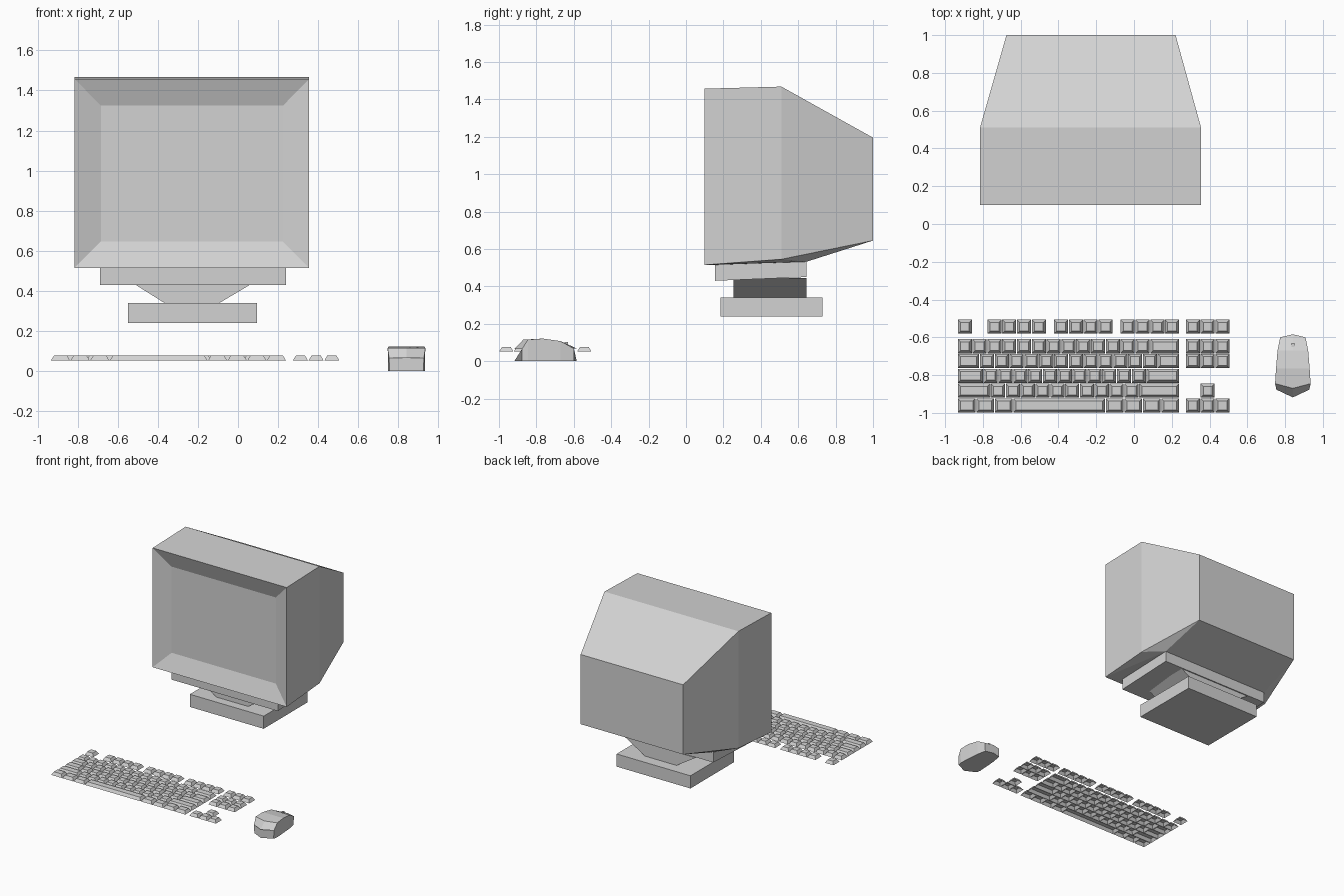
import bpy, bmesh

old = bpy.data.objects.get("Cube")
if old:
    bpy.data.objects.remove(old, do_unlink=True)

plastic = bpy.data.materials.new("light_grey_plastic")
plastic.use_nodes = True
GREY = (0.65, 0.65, 0.65, 1)
plastic.diffuse_color = GREY
plastic.node_tree.nodes["Principled BSDF"].inputs["Base Color"].default_value = GREY


def finish(name, bm):
    bmesh.ops.recalc_face_normals(bm, faces=bm.faces)
    mesh = bpy.data.meshes.new(name)
    bm.to_mesh(mesh)
    bm.free()
    mesh.materials.append(plastic)
    obj = bpy.data.objects.new(name, mesh)
    bpy.context.collection.objects.link(obj)
    return obj


def add_loft(bm, rings, cap_start=True):
    """Join matching rings of points with quads and cap the ends."""
    loops = [[bm.verts.new(p) for p in ring] for ring in rings]
    n = len(loops[0])
    for a, b in zip(loops, loops[1:]):
        for i in range(n):
            j = (i + 1) % n
            bm.faces.new((a[i], a[j], b[j], b[i]))
    if cap_start:
        bm.faces.new(loops[0])
    bm.faces.new(loops[-1])


def loft(name, rings):
    bm = bmesh.new()
    add_loft(bm, rings)
    return finish(name, bm)


def upright(y, x0, x1, z0, z1):
    return [(x0, y, z0), (x1, y, z0), (x1, y, z1), (x0, y, z1)]


def level(z, x0, x1, y0, y1):
    return [(x0, y0, z), (x1, y0, z), (x1, y1, z), (x0, y1, z)]


# Monitor shell: recessed screen, front rim, widest section, tapered back
screen = upright(0.15, -0.685, 0.225, 0.645, 1.325)
rim = upright(0.10, -0.815, 0.355, 0.515, 1.457)
middle = upright(0.51, -0.815, 0.355, 0.545, 1.468)
back = upright(1.0, -0.675, 0.22, 0.645, 1.195)
loft("monitor_shell", [screen, rim, middle, back])

# Shallow belly under the shell, running down to the mount
bm = bmesh.new()
mount_top = [(x, y, z) for x in (-0.69, 0.24) for y, z in ((0.155, 0.515), (0.645, 0.532))]
for p in rim[:2] + middle[:2] + back[:2] + mount_top:
    bm.verts.new(p)
bmesh.ops.convex_hull(bm, input=bm.verts)
finish("monitor_underside", bm)

# Stand: mounting block, flared neck, base
loft("stand_mount", [upright(0.155, -0.69, 0.24, 0.43, 0.517),
                     upright(0.645, -0.69, 0.24, 0.45, 0.533)])
loft("stand_neck", [level(0.335, -0.36, -0.10, 0.255, 0.643),
                    level(0.445, -0.535, 0.085, 0.255, 0.643)])
loft("stand_base", [level(0.24, -0.55, 0.095, 0.185, 0.73),
                    level(0.34, -0.55, 0.095, 0.185, 0.73)])

# Keyboard: hollow tapered caps laid out in key units
UNIT = 0.0784
LEFT = -0.935


def add_row(bm, y, start, widths):
    x = LEFT + start * UNIT
    for w in widths:
        x0, x1 = x + 0.002, x + w * UNIT - 0.002
        y0, y1 = y + 0.002, y + UNIT - 0.002
        t = 0.014
        top = level(0.076, x0 + t, x1 - t, y0 + t, y1 - t)
        add_loft(bm, [level(0.053, x0, x1, y0, y1), top], cap_start=False)
        x += w * UNIT


main_rows = [
    [1.25] * 3 + [6.25] + [1.25] * 4,
    [2.25] + [1] * 10 + [2.75],
    [1.75] + [1] * 11 + [2.25],
    [1.5] + [1] * 12 + [1.5],
    [1] * 13 + [2],
]
NAV = 15.4
bm = bmesh.new()
for i, widths in enumerate(main_rows):
    add_row(bm, -1 + i * UNIT, 0, widths)
finish("main_keys", bm)

bm = bmesh.new()
f_row = -0.583
add_row(bm, f_row, 0, [1])
for start in (2, 6.5, 11):
    add_row(bm, f_row, start, [1] * 4)
finish("function_keys", bm)

bm = bmesh.new()
for y in (f_row, -1 + 4 * UNIT, -1 + 3 * UNIT):
    add_row(bm, y, NAV, [1] * 3)
finish("navigation_keys", bm)

bm = bmesh.new()
add_row(bm, -1, NAV, [1] * 3)
add_row(bm, -1 + UNIT, NAV + 1, [1])
finish("arrow_keys", bm)

# Mouse: stations of y, half width, top height, centre-line offset in y
CX = 0.841
stations = [
    (-0.877, 0.087, 0.065, -0.041),
    (-0.845, 0.094, 0.115, -0.025),
    (-0.765, 0.089, 0.121, 0),
    (-0.67, 0.081, 0.107, 0),
    (-0.60, 0.067, 0.068, 0.016),
]
rings = []
for y, w, z, dy in stations:
    b = w * 0.97
    rings.append([(CX - b, y, 0), (CX - w, y, z), (CX, y + dy, z),
                  (CX + w, y, z), (CX + b, y, 0), (CX, y + dy, 0)])
loft("mouse_body", rings)
loft("mouse_wheel", [level(0.08, CX - 0.008, CX + 0.008, -0.65, -0.63),
                     level(0.102, CX - 0.008, CX + 0.008, -0.65, -0.63)])
